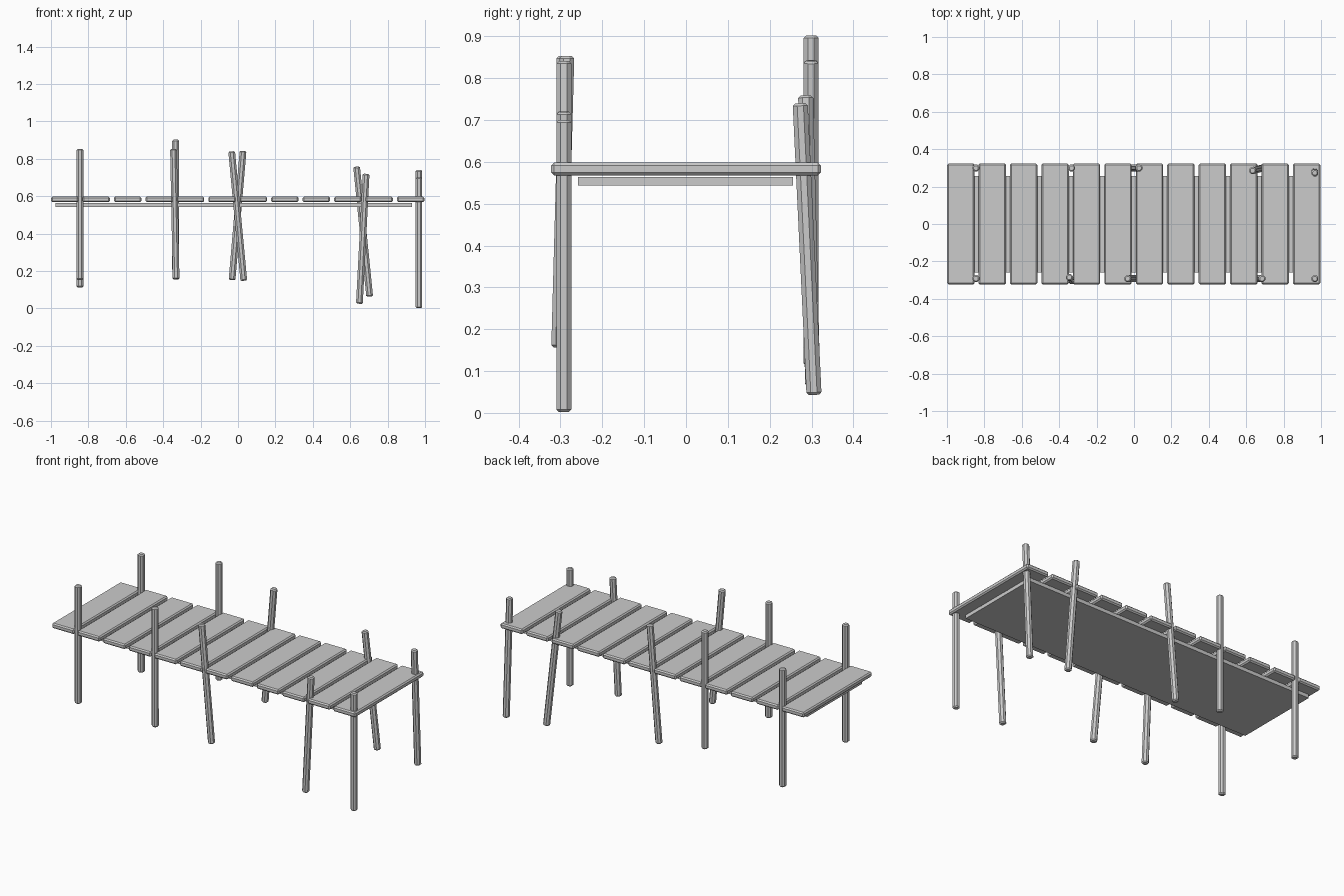
import bpy, bmesh, math
from mathutils import Vector, Matrix

if "Cube" in bpy.data.objects:
    bpy.data.objects.remove(bpy.data.objects["Cube"])


def finish(bm, name, loc=(0, 0, 0)):
    bmesh.ops.recalc_face_normals(bm, faces=bm.faces)
    me = bpy.data.meshes.new(name)
    bm.to_mesh(me)
    bm.free()
    ob = bpy.data.objects.new(name, me)
    ob.location = loc
    bpy.context.collection.objects.link(ob)
    return ob


def box(name, lo, hi, bevel=0):
    lo, hi = Vector(lo), Vector(hi)
    bm = bmesh.new()
    bmesh.ops.create_cube(bm, size=1)
    bmesh.ops.scale(bm, vec=hi - lo, verts=bm.verts)
    if bevel:
        bmesh.ops.bevel(bm, geom=bm.edges[:], offset=bevel, segments=1, affect='EDGES')
    return finish(bm, name, (lo + hi) / 2)


def post(name, top, bottom, r=0.0195, chamfer=0.006):
    top, bottom = Vector(top), Vector(bottom)
    axis = top - bottom
    bm = bmesh.new()
    bmesh.ops.create_cone(bm, cap_ends=True, segments=8, radius1=r, radius2=r,
                          depth=axis.length, matrix=Matrix.Rotation(math.pi / 8, 4, 'Z'))
    rims = [e for e in bm.edges if abs(e.verts[0].co.z - e.verts[1].co.z) < 1e-4]
    bmesh.ops.bevel(bm, geom=rims, offset=chamfer, segments=1, affect='EDGES')
    # lean the post without twisting its flats
    lean = Vector((0, 0, 1)).rotation_difference(axis).to_matrix()
    bmesh.ops.rotate(bm, cent=(0, 0, 0), matrix=lean, verts=bm.verts)
    return finish(bm, name, (top + bottom) / 2)


# deck planks
COUNT, WIDTH = 12, 0.146
pitch = (1.995 - WIDTH) / (COUNT - 1)
for i in range(COUNT):
    x = -0.999 + i * pitch
    box(f"plank_{i + 1}", (x, -0.323, 0.568), (x + WIDTH, 0.323, 0.598), 0.007)

# support slab under the deck
box("under_deck", (-0.975, -0.258, 0.543), (0.93, 0.256, 0.564))

# front posts: top centre, bottom centre
front = [((-0.845, -0.292, 0.853), (-0.845, -0.292, 0.153)),
         ((-0.345, -0.285, 0.853), (-0.331, -0.304, 0.156)),
         ((-0.034, -0.292, 0.840), (0.031, -0.292, 0.148)),
         ((0.685, -0.292, 0.720), (0.649, -0.292, 0.025)),
         ((0.967, -0.292, 0.700), (0.967, -0.292, 0.002))]

# back posts
back = [((-0.845, 0.299, 0.815), (-0.845, 0.299, 0.113)),
        ((-0.334, 0.299, 0.902), (-0.334, 0.299, 0.202)),
        ((0.027, 0.299, 0.842), (-0.032, 0.299, 0.152)),
        ((0.634, 0.286, 0.758), (0.704, 0.303, 0.064)),
        ((0.967, 0.273, 0.740), (0.967, 0.306, 0.043))]

for side, rows in (("front", front), ("back", back)):
    for i, (top, bottom) in enumerate(rows):
        post(f"{side}_post_{i + 1}", top, bottom)
